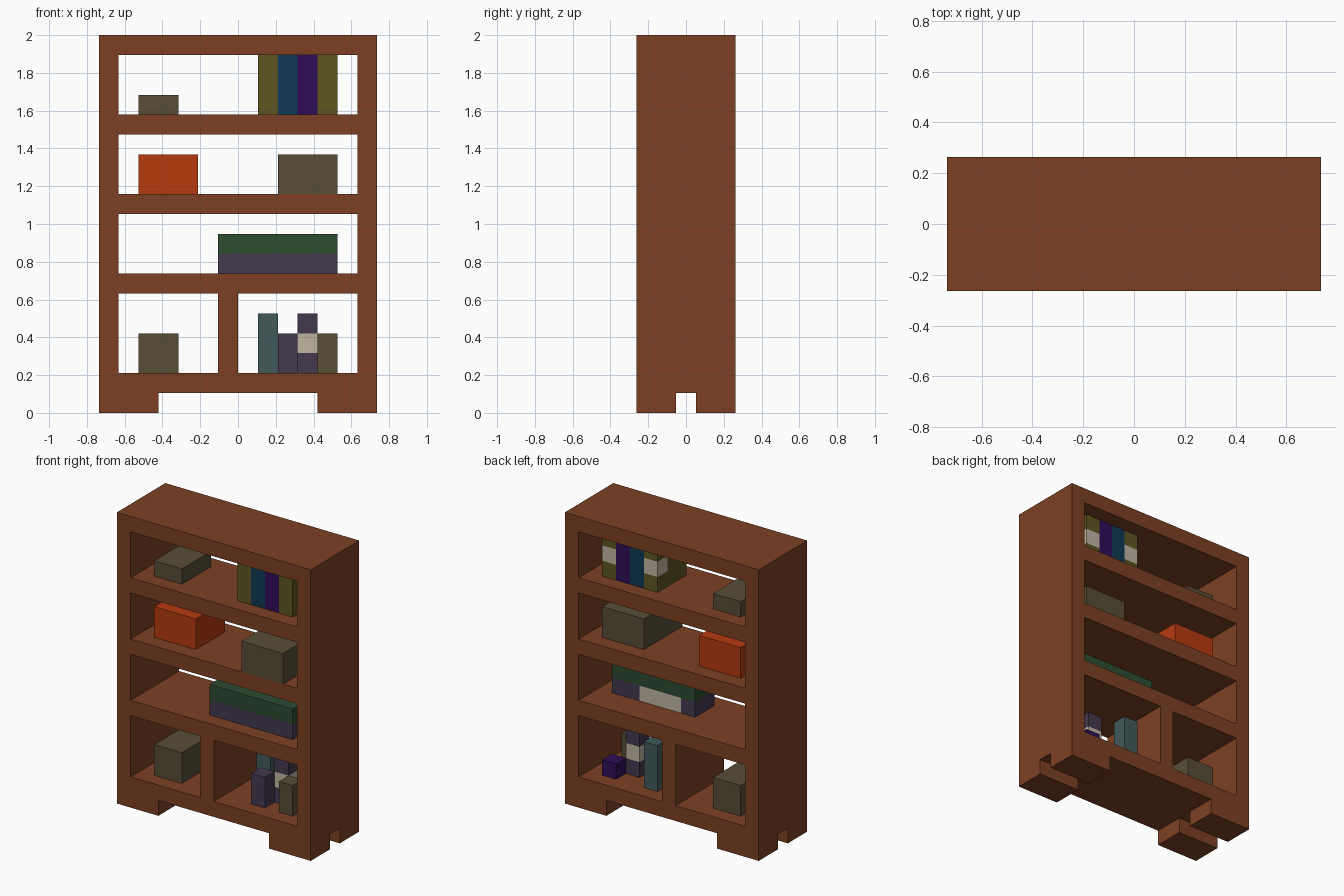
import bpy, bmesh
from mathutils import Vector

cube = bpy.data.objects.get("Cube")
if cube:
    bpy.data.objects.remove(cube, do_unlink=True)

U = 2 / 19          # one block unit


def linear(c):
    c /= 255
    return c / 12.92 if c <= 0.04045 else ((c + 0.055) / 1.055) ** 2.4


def material(name, r, g, b):
    m = bpy.data.materials.new(name)
    col = (linear(r), linear(g), linear(b), 1)
    m.diffuse_color = col
    m.use_nodes = True
    bsdf = next(n for n in m.node_tree.nodes if n.type == 'BSDF_PRINCIPLED')
    bsdf.inputs["Base Color"].default_value = col
    bsdf.inputs["Roughness"].default_value = 0.8
    return m


WOOD = material("wood brown", 125, 64, 35)
TAUPE = material("taupe", 88, 77, 55)
ORANGE = material("burnt orange", 182, 58, 15)
GREEN = material("dark green", 45, 76, 48)
PLUM = material("dull purple", 67, 56, 78)
TEAL = material("grey teal", 66, 90, 90)
CREAM = material("cream", 192, 181, 163)
BLUE = material("navy blue", 14, 56, 84)
VIOLET = material("deep violet", 47, 13, 88)
OLIVE = material("olive", 94, 86, 33)


def box(name, x, y, z, mat, cuts=(), accent=None, rule=None):
    """Box from ranges in block units; cuts are (axis, value) slices and
    faces whose centre meets the rule take the accent material."""
    lo, hi = Vector((x[0], y[0], z[0])), Vector((x[1], y[1], z[1]))
    bm = bmesh.new()
    bmesh.ops.create_cube(bm, size=1)
    for v in bm.verts:
        v.co = (lo + hi) / 2 + v.co * (hi - lo)
    for axis, value in cuts:
        n = Vector((0, 0, 0))
        n[axis] = 1
        bmesh.ops.bisect_plane(bm, geom=bm.verts[:] + bm.edges[:] + bm.faces[:],
                               plane_co=n * value, plane_no=n)
    if rule:
        for f in bm.faces:
            f.material_index = int(rule(f.calc_center_median()))
    bmesh.ops.scale(bm, vec=(U, U, U), verts=bm.verts)
    me = bpy.data.meshes.new(name)
    bm.to_mesh(me)
    bm.free()
    me.materials.append(mat)
    if accent:
        me.materials.append(accent)
    ob = bpy.data.objects.new(name, me)
    bpy.context.collection.objects.link(ob)
    return ob


def carve(ob, x, y, z):
    """Cut a box-shaped opening out of an object."""
    cutter = box("cutter", x, y, z, WOOD)
    cutter.hide_render = True
    mod = ob.modifiers.new("opening", 'BOOLEAN')
    mod.operation = 'DIFFERENCE'
    mod.solver = 'EXACT'
    mod.object = cutter
    bpy.context.view_layer.objects.active = ob
    bpy.ops.object.modifier_apply(modifier=mod.name)
    bpy.data.objects.remove(cutter, do_unlink=True)


# Bookcase: solid block with open bays, an arch between the feet and a side gap
case = box("bookcase", (-7, 7), (-2.5, 2.5), (0, 19), WOOD)
THROUGH = (-4, 4)
for bay_x, bay_z in [((-6, -1), (2, 6)), ((0, 6), (2, 6)), ((-6, 6), (7, 10)),
                     ((-6, 6), (11, 14)), ((-6, 6), (15, 18)), ((-4, 4), (-1, 1))]:
    carve(case, bay_x, THROUGH, bay_z)
carve(case, (-8, 8), (-0.5, 0.5), (-1, 1))

# Storage boxes
MID = (-1.5, 1.5)
box("top_box", (-5, -3), MID, (15, 16), TAUPE)
box("orange_box", (-5, -2), MID, (11, 13), ORANGE)
box("wide_box", (2, 5), (-2.5, 1.5), (11, 13), TAUPE)
box("lower_box", (-5, -3), MID, (2, 4), TAUPE)

# Upright books; the olive ones carry a cream band at the back
for i, mat in enumerate([OLIVE, BLUE, VIOLET, OLIVE], 1):
    banded = mat is OLIVE
    box(f"upright_book_{i}", (i, i + 1), MID, (15, 18), mat,
        [(2, 16), (2, 17), (1, 0.5)] if banded else (), CREAM if banded else None,
        (lambda c: 16 < c.z < 17 and c.y > 0.5) if banded else None)

# Two large books lying flat, the lower one with a cream label at the back
box("flat_book_lower", (-1, 5), (-1.5, 0.5), (7, 8), PLUM, [(0, 0), (0, 3)],
    CREAM, lambda c: 0 < c.x < 3 and c.y > 0.1)
box("flat_book_upper", (-1, 5), (-1.5, 0.5), (8, 9), GREEN)

# Small ornaments in the lower bay
FRONT, BACK = (-1.5, -0.5), (0.5, 1.5)
box("teal_ornament", (1, 2), BACK, (2, 5), TEAL)
box("plum_ornament", (2, 3), FRONT, (2, 4), PLUM)
box("taupe_ornament", (4, 5), FRONT, (2, 4), TAUPE)
box("violet_ornament", (4, 5), BACK, (2, 3), VIOLET)
box("banded_ornament", (3, 4), (-0.5, 0.5), (2, 5), PLUM, [(2, 3), (2, 4)],
    CREAM, lambda c: 3 < c.z < 4)
